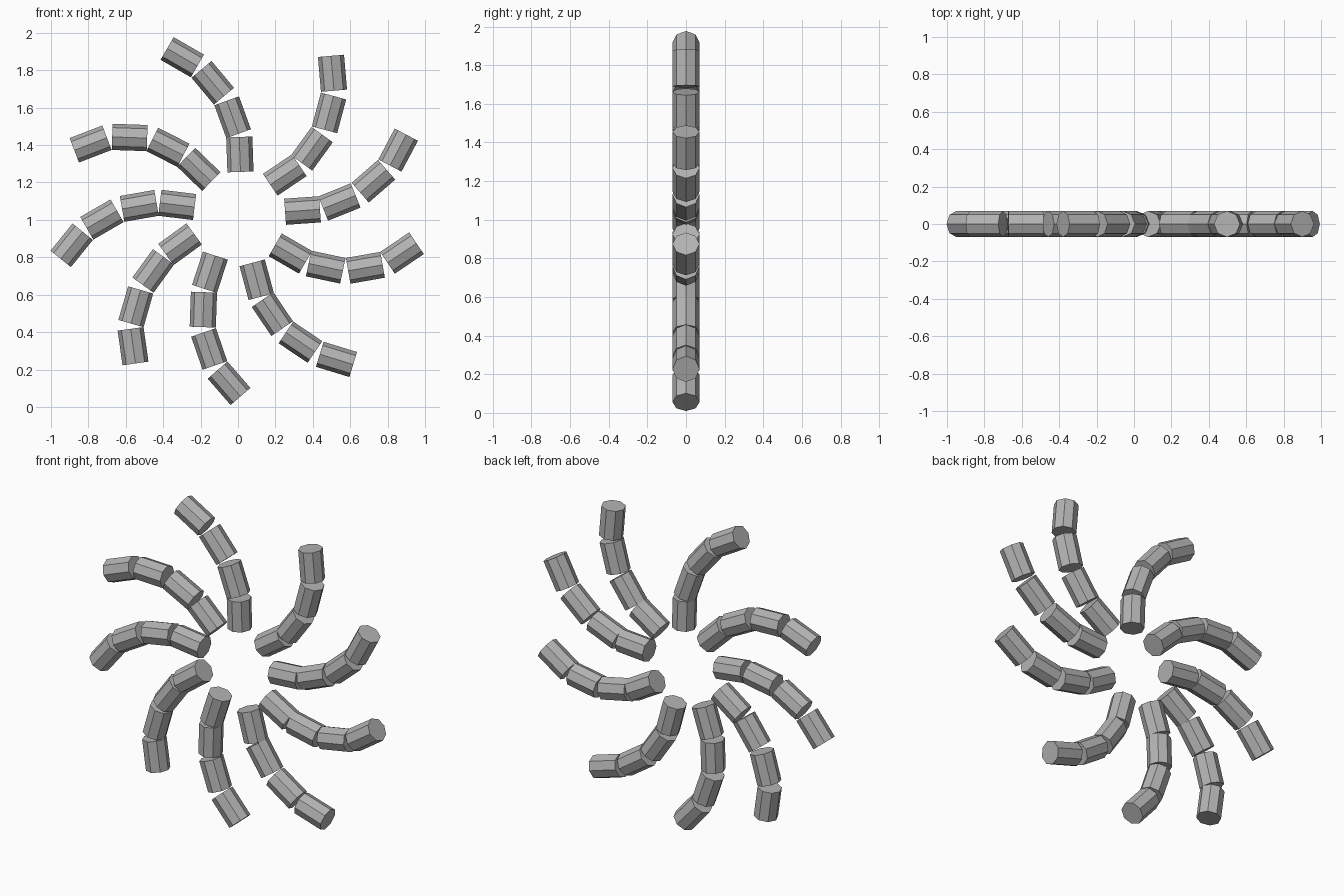
import bpy
import math
from mathutils import Vector, Matrix

default = bpy.data.objects.get("Cube")
if default:
    bpy.data.objects.remove(default, do_unlink=True)

SIDES = 8
RADIUS = 0.07
LENGTH = 0.187
FIRST_STEP = 0.205
STEP = 0.216

# One plain grey for every segment
grey = bpy.data.materials.new("plain_grey")
grey.use_nodes = True
colour = (0.45, 0.45, 0.45, 1)
grey.diffuse_color = colour
grey.node_tree.nodes["Principled BSDF"].inputs["Base Color"].default_value = colour


def heading_vector(degrees):
    angle = math.radians(degrees)
    return Vector((math.cos(angle), 0, math.sin(angle)))


def add_segment(name, centre, degrees):
    """Eight-sided rod along a heading in the xz plane, one edge facing front."""
    along = heading_vector(degrees)
    front = Vector((0, -1, 0))
    side = along.cross(front)
    frame = Matrix((front, side, along)).transposed().to_4x4()
    bpy.ops.mesh.primitive_cylinder_add(vertices=SIDES, radius=RADIUS, depth=LENGTH)
    rod = bpy.context.object
    rod.name = name
    rod.matrix_world = Matrix.Translation(centre) @ frame
    rod.data.materials.append(grey)


# Each arm: centre of its inner segment, then the heading of each segment outwards
arms = {
    "top": ((0.01, 1.35), (92, 110, 130, 150)),
    "upper_left": ((0.25, 1.24), (34, 54, 75, 95)),
    "left": ((0.345, 1.05), (4, 22, 41, 62)),
    "lower_left": ((0.28, 0.82), (-30, -12, 10, 34)),
    "bottom_left": ((0.1, 0.68), (-75, -56, -34, -17)),
    "bottom_right": ((-0.15, 0.72), (252, 268, 289, 311)),
    "lower_right": ((-0.31, 0.87), (216, 234, 254, 278)),
    "right": ((-0.325, 1.08), (173, 190, 210, 231)),
    "upper_right": ((-0.21, 1.27), (136, 153, 178, 201)),
}

# Chain the segments end to end so each arm curls outwards
for arm, ((x, z), headings) in arms.items():
    centre = Vector((x, 0, z))
    for i, heading in enumerate(headings):
        if i:
            reach = FIRST_STEP if i == 1 else STEP
            turn = heading_vector(headings[i - 1]) + heading_vector(heading)
            centre = centre + turn * (reach / 2)
        add_segment(f"{arm}_arm_segment_{i + 1}", centre, heading)
